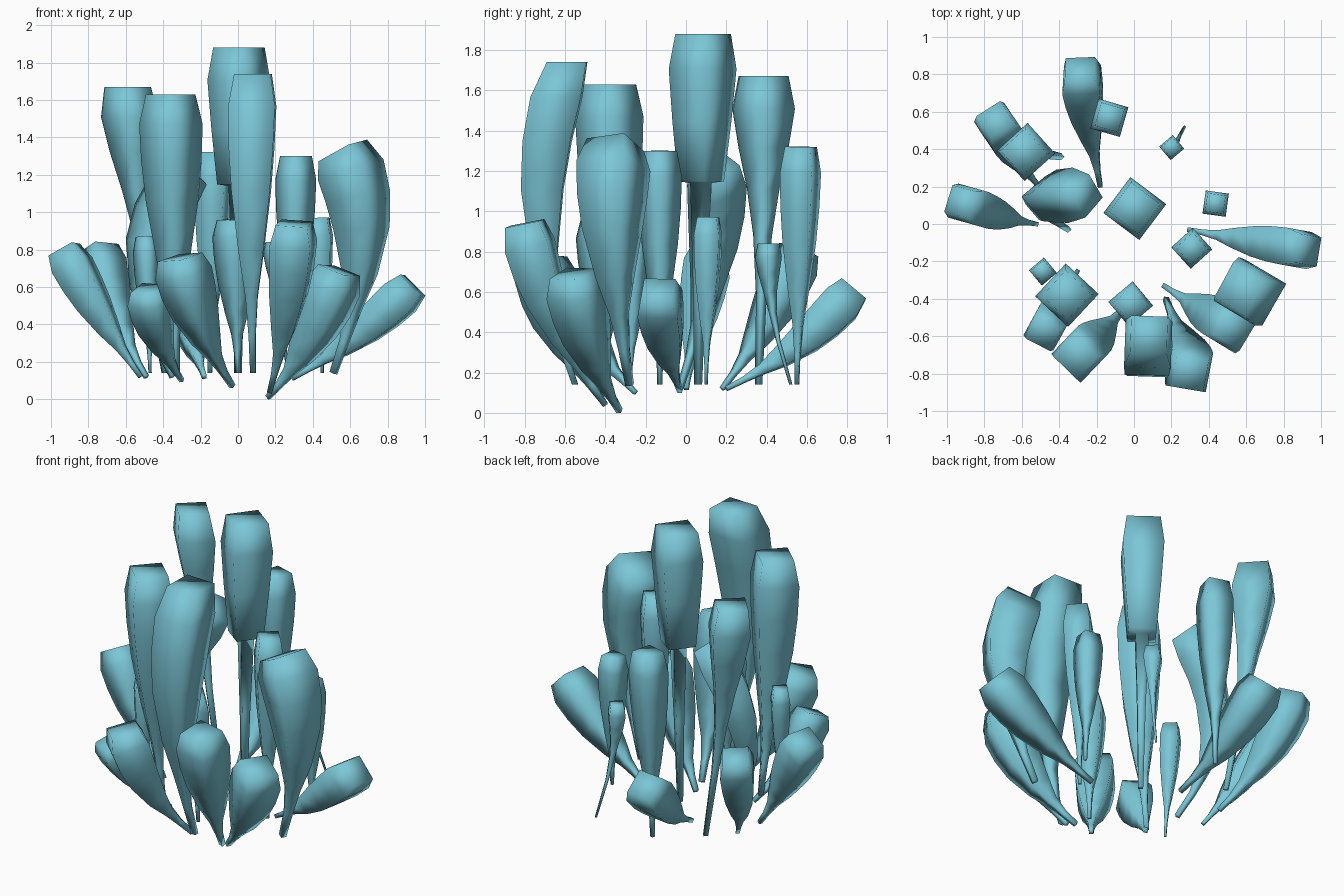
import bpy, bmesh, math
from mathutils import Vector, Matrix

if "Cube" in bpy.data.objects:
    bpy.data.objects.remove(bpy.data.objects["Cube"])

mat = bpy.data.materials.new("teal")
mat.diffuse_color = (0.2, 0.57, 0.68, 1)
mat.use_nodes = True
mat.node_tree.nodes["Principled BSDF"].inputs["Base Color"].default_value = mat.diffuse_color

# (fraction along the length, fraction of full width)
CLUB = [(0, .12), (.12, .15), (.25, .26), (.4, .53), (.6, .82), (.75, .95), (.89, 1), (1, .78)]
SLIM = [(0, .12), (.3, .17), (.5, .3), (.65, .52), (.78, .8), (.9, 1), (1, .8)]
STEP = [(0, .12), (.3, .2), (.575, .32), (.58, .68), (.75, .87), (.9, 1), (1, .82)]


def crystal(name, base, top, side, yaw=None, mid=None, profile=CLUB, level=False):
    """Square section swept along a gentle arc with a tapered profile."""
    b, t = Vector(base), Vector(top)
    m = Vector(mid) if mid else (b + t) / 2
    c = 2 * m - (b + t) / 2
    if yaw is None:                       # line the section up with the lean
        yaw = math.degrees(math.atan2(t.y - b.y, t.x - b.x))
    bm = bmesh.new()
    rings = []
    for f, w in profile:
        p = b * (1 - f) ** 2 + c * 2 * f * (1 - f) + t * f * f
        d = Vector((0, 0, 1)) if level else (c - b) * (1 - f) + (t - c) * f
        q = Vector((0, 0, 1)).rotation_difference(d.normalized())
        rot = q.to_matrix() @ Matrix.Rotation(math.radians(yaw), 3, 'Z')
        h = side * w / 2
        rings.append([bm.verts.new(p + rot @ Vector((sx * h, sy * h, 0)))
                      for sx, sy in ((-1, -1), (1, -1), (1, 1), (-1, 1))])
    for r0, r1 in zip(rings, rings[1:]):
        for i in range(4):
            j = (i + 1) % 4
            bm.faces.new((r0[i], r0[j], r1[j], r1[i]))
    bm.faces.new(rings[0][::-1])
    bm.faces.new(rings[-1])
    for f in bm.faces:                    # soft shading over the whole crystal
        f.smooth = True
    me = bpy.data.meshes.new(name)
    bm.to_mesh(me)
    bm.free()
    me.materials.append(mat)
    bpy.context.collection.objects.link(bpy.data.objects.new(name, me))


# tall central and upright crystals
crystal("centre_crystal", (0, .06, .14), (.005, .085, 1.88), .24, -37, profile=STEP, level=True)
crystal("front_tall_crystal", (.08, -.55, .14), (.08, -.59, 1.74), .25, -2, (.07, -.715, .95), level=True)
crystal("left_back_tall_crystal", (-.39, .36, .14), (-.59, .385, 1.67), .22, 42, (-.51, .38, .88), SLIM, True)
crystal("left_front_tall_crystal", (-.33, -.28, .14), (-.36, -.38, 1.63), .24, 47, (-.35, -.36, .9), level=True)
crystal("right_tall_crystal", (.51, -.28, .14), (.56, -.35, 1.33), .27, -30, (.66, -.36, .8))
crystal("back_crystal", (-.15, .55, .14), (-.13, .57, 1.32), .165, -16)
crystal("right_mid_crystal", (.3, -.13, .14), (.31, -.13, 1.3), .155, 42)
crystal("left_mid_crystal", (-.35, -.03, .12), (-.25, .15, 1.23), .21, 40, (-.5, .12, .72))

# small upright crystals
crystal("right_small_crystal", (.45, .1, .14), (.435, .11, .97), .125, -8)
crystal("front_small_crystal", (0, -.4, .14), (-.02, -.43, .96), .17, 40)
crystal("left_small_crystal", (-.47, -.28, .14), (-.49, -.25, .87), .105, 40)
crystal("back_small_crystal", (.27, .52, .14), (.2, .41, .84), .095, 40, (.22, .43, .5), SLIM, True)

# outer crystals leaning outwards
crystal("leaning_back", (-.18, .2, .12), (-.29, .83, .61), .2, 0, (-.24, .54, .33))
crystal("leaning_back_left", (-.49, .18, .12), (-.74, .56, .81), .19, mid=(-.65, .39, .44))
crystal("leaning_left", (-.52, 0, .12), (-.93, .12, .8), .19, mid=(-.73, .05, .44))
crystal("leaning_right", (.29, -.03, .11), (.935, -.14, .61), .2, mid=(.62, -.09, .33))
crystal("leaning_front_right", (.16, -.33, .01), (.54, -.56, .69), .22, mid=(.38, -.47, .31))
crystal("leaning_front", (.17, -.4, .04), (.3, -.8, .94), .22, -10, (.26, -.65, .47))
crystal("leaning_front_left", (-.03, -.42, .07), (-.31, -.71, .76), .22, mid=(-.2, -.61, .39))
crystal("leaning_left_front", (-.3, -.25, .1), (-.48, -.59, .59), .18, mid=(-.42, -.45, .33))
